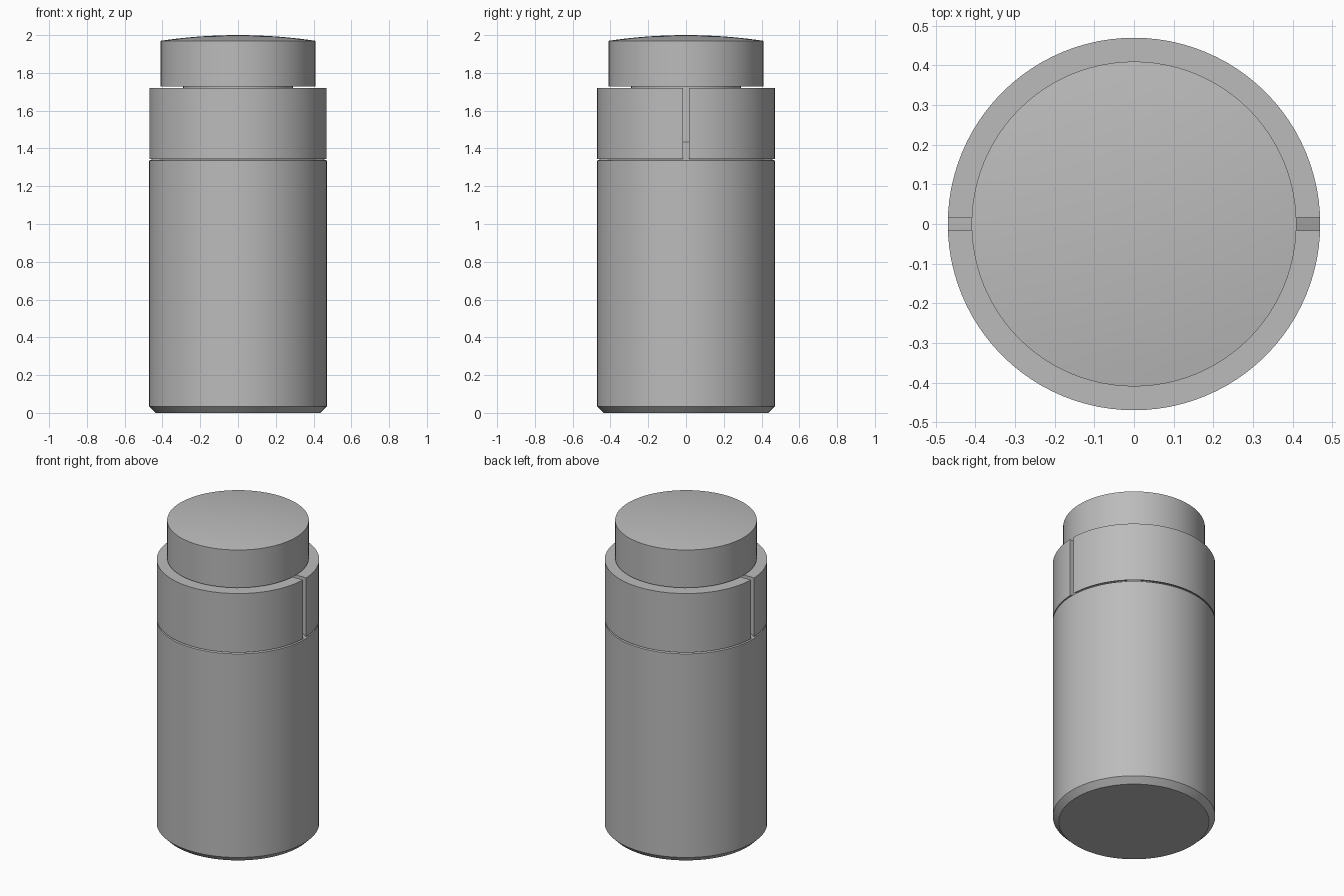
import bpy
import bmesh
from math import radians, cos, sin, tau, sqrt

SEGMENTS = 96
R = 0.47          # body and collar radius
STEM = 0.29       # inner stem radius
CAP = 0.41        # push cap radius

cube = bpy.data.objects.get("Cube")
if cube:
    bpy.data.objects.remove(cube, do_unlink=True)

# Single plain grey
grey = bpy.data.materials.new("plain grey")
grey.use_nodes = True
colour = (0.5, 0.5, 0.5, 1)
grey.diffuse_color = colour
grey.node_tree.nodes["Principled BSDF"].inputs["Base Color"].default_value = colour


def lathe(name, profile, closed=False):
    """Revolve (radius, height) points about z; radius 0 becomes a pole."""
    bm = bmesh.new()
    rings = []
    for r, z in profile:
        if r == 0:
            rings.append([bm.verts.new((0, 0, z))] * SEGMENTS)
        else:
            rings.append([bm.verts.new((r * cos(tau * i / SEGMENTS),
                                        r * sin(tau * i / SEGMENTS), z))
                          for i in range(SEGMENTS)])
    pairs = list(zip(rings, rings[1:]))
    if closed:
        pairs.append((rings[-1], rings[0]))
    for a, b in pairs:
        for i in range(SEGMENTS):
            j = (i + 1) % SEGMENTS
            corners = dict.fromkeys((a[i], a[j], b[j], b[i]))
            bm.faces.new(list(corners))
    bmesh.ops.recalc_face_normals(bm, faces=bm.faces)
    mesh = bpy.data.meshes.new(name)
    bm.to_mesh(mesh)
    bm.free()
    mesh.materials.append(grey)
    obj = bpy.data.objects.new(name, mesh)
    bpy.context.collection.objects.link(obj)
    return obj


def smooth(obj):
    bpy.ops.object.select_all(action="DESELECT")
    obj.select_set(True)
    bpy.context.view_layer.objects.active = obj
    bpy.ops.object.shade_smooth_by_angle(angle=radians(15))


# Chamfered body with a conical shoulder and central stem
body = lathe("body", [(0, 0), (R - 0.035, 0), (R, 0.035), (R, 1.335),
                      (STEM, 1.435), (STEM, 1.74), (0, 1.74)])

# Collar resting just above the shoulder, leaving a thin seam
collar = lathe("collar", [(STEM, 1.444), (R, 1.344), (R, 1.72), (STEM, 1.72)],
               closed=True)

# Slots splitting the collar on both sides
bpy.ops.mesh.primitive_cube_add(size=1, location=(0, 0, 1.55))
cutter = bpy.context.object
cutter.name = "slot_cutter"
cutter.scale = (1.2, 0.034, 0.6)
cutter.hide_render = True
cutter.display_type = "WIRE"
slots = collar.modifiers.new("slots", "BOOLEAN")
slots.operation = "DIFFERENCE"
slots.solver = "EXACT"
slots.object = cutter
bpy.context.view_layer.objects.active = collar
bpy.ops.object.modifier_apply(modifier=slots.name)
bpy.data.objects.remove(cutter, do_unlink=True)

# Push cap with a shallow domed top
rise = 0.03
sphere = (CAP ** 2 + rise ** 2) / (2 * rise)
dome = [(CAP * (1 - k / 8), 2 - sphere + sqrt(sphere ** 2 - (CAP * (1 - k / 8)) ** 2))
        for k in range(9)]
push_cap = lathe("push_cap", [(0, 1.729), (CAP, 1.729)] + dome)

for part in (body, collar, push_cap):
    smooth(part)
